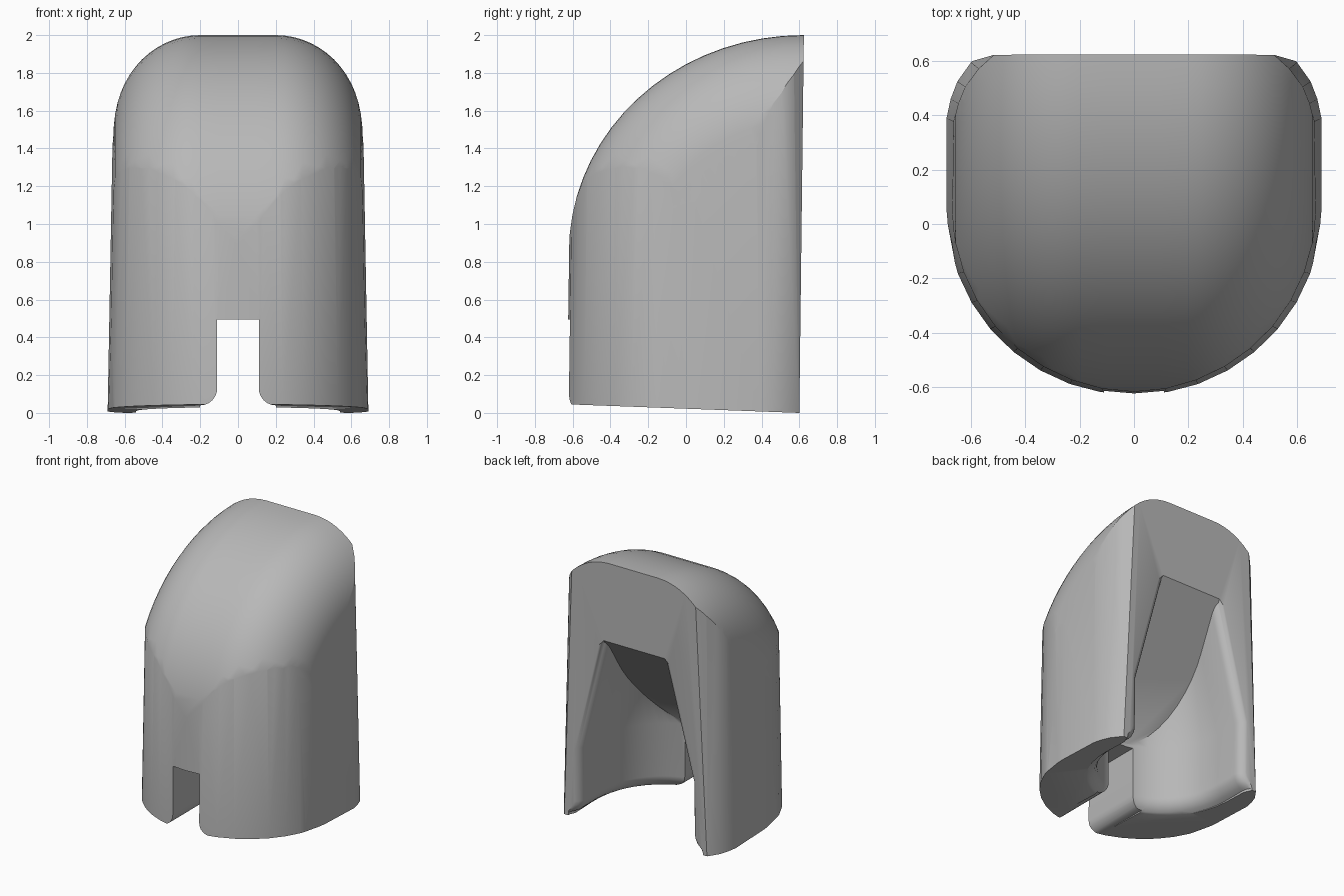
import bpy, bmesh
from math import sin, cos, radians
from mathutils import Vector

if "Cube" in bpy.data.objects:
    bpy.data.objects.remove(bpy.data.objects["Cube"])

grey = bpy.data.materials.new("plain_grey")
grey.use_nodes = True
colour = (0.48, 0.48, 0.48, 1)
grey.diffuse_color = colour
grey.node_tree.nodes["Principled BSDF"].inputs["Base Color"].default_value = colour


def loft(name, rings, cuts=()):
    """Closed solid through equal rings, trimmed by (point, normal) planes."""
    bm = bmesh.new()
    loops = [[bm.verts.new(p) for p in ring] for ring in rings]
    for a, b in zip(loops, loops[1:]):
        for i in range(len(a)):
            j = (i + 1) % len(a)
            bm.faces.new((a[i], a[j], b[j], b[i]))
    bm.faces.new(loops[0])
    bm.faces.new(loops[-1])
    for point, normal in cuts:
        geom = bm.verts[:] + bm.edges[:] + bm.faces[:]
        cut = bmesh.ops.bisect_plane(bm, geom=geom, plane_co=point, plane_no=normal,
                                     clear_outer=True)["geom_cut"]
        edges = [e for e in cut if isinstance(e, bmesh.types.BMEdge)]
        bmesh.ops.contextual_create(bm, geom=edges)
    bmesh.ops.recalc_face_normals(bm, faces=bm.faces)
    mesh = bpy.data.meshes.new(name)
    bm.to_mesh(mesh)
    bm.free()
    mesh.materials.append(grey)
    obj = bpy.data.objects.new(name, mesh)
    bpy.context.collection.objects.link(obj)
    return obj


def mirrored(half):
    """Complete a right-hand outline that starts on or near x = 0."""
    return half + [(-x, y) for x, y in reversed(half) if x > 1e-6]


# Tapered body with a round front and a flat, slightly leaning back
half = [(0.69 * sin(radians(a)), 0.05 - 0.68 * cos(radians(a))) for a in range(0, 91, 10)]
half += [(0.69, 0.39), (0.675, 0.46), (0.65, 0.525), (0.6, 0.595), (0.53, 0.66), (0.4, 0.72)]
plan = mirrored(half)
base = [(x, y, 0.037 * (0.6 - y)) for x, y in plan]
crown = [(x * 0.94, y * 0.95, 2.3) for x, y in plan]
body = loft("hood_body", [base, crown], [((0, 0.6, 0), (0, 1, -0.012))])

# Dome: a round-shouldered section swept square to a quarter ellipse
shoulder = [(0.2 + 0.46 * sin(radians(a)), 0.5 - 0.5 * cos(radians(a))) for a in range(0, 91, 6)]
section = mirrored([(0.1, 0)] + shoulder)


def dome_ring(y, z, normal):
    ring = [(x, y - normal.x * drop, z - normal.y * drop) for x, drop in section]
    mid = len(ring) // 2
    hub_y = 0.9 + 0.05 * y
    return ring[:mid] + [(0.85, hub_y, -0.5), (-0.85, hub_y, -0.5)] + ring[mid:]


path = [(-0.645, -0.3, Vector((-1, 0)))]
for a in range(0, 91, 5):
    c, s = cos(radians(a)), sin(radians(a))
    path.append((0.62 - 1.24 * c, 0.85 + 1.15 * s, Vector((-1.15 * c, 1.24 * s)).normalized()))
path.append((0.9, 2.0, Vector((0, 1))))
dome = loft("dome_cutter", [dome_ring(*step) for step in path])


# Cavity: round-fronted recess narrowing upward, flared at the rim and back
def cavity_ring(z, inset):
    w, d = 0.46 - inset, 0.51 - inset
    back = 0.525 + 0.012 * z
    half = [(w * sin(radians(a)), 0.35 - d * cos(radians(a))) for a in range(0, 91, 9)]
    half += [(w + 0.08 * (1 - cos(radians(a))), back + 0.08 * sin(radians(a)))
             for a in range(0, 91, 15)]
    half.append((w + 0.08, 0.8))
    return [(max(-0.56, min(0.56, x)), y, z) for x, y in mirrored(half)]


levels = [(-0.2, -0.08), (0.02, -0.08), (0.035, -0.05), (0.06, -0.024), (0.09, -0.007),
          (0.12, 0), (0.52, 0), (1.55, 0.27)]
ceiling = ((0, 0.6, 1.385), (0, -0.86, 0.75))
corners = [((0.29 * s, 0.61, 1.36), (0.965 * s, -0.76, 0.91)) for s in (-1, 1)]
cavity = loft("cavity_cutter", [cavity_ring(z, o) for z, o in levels], [ceiling] + corners)

# Front slot with rounded lower corners
slot_half = [(0.11, 0.495)]
slot_half += [(0.2 - 0.09 * cos(radians(a)), 0.13 - 0.09 * sin(radians(a))) for a in range(0, 91, 15)]
slot_half += [(0.2, -0.2)]
slot_outline = mirrored(slot_half)
slot = loft("slot_cutter", [[(x, y, z) for x, z in slot_outline] for y in (-1, 0.05)])

# Carve the body
for cutter, operation in ((dome, 'INTERSECT'), (cavity, 'DIFFERENCE'), (slot, 'DIFFERENCE')):
    mod = body.modifiers.new(cutter.name, 'BOOLEAN')
    mod.operation, mod.solver, mod.object = operation, 'EXACT', cutter
    bpy.context.view_layer.objects.active = body
    bpy.ops.object.modifier_apply(modifier=mod.name)
    bpy.data.objects.remove(cutter)

bpy.ops.object.select_all(action='DESELECT')
body.select_set(True)
bpy.context.view_layer.objects.active = body
bpy.ops.object.shade_smooth_by_angle(angle=radians(32))
